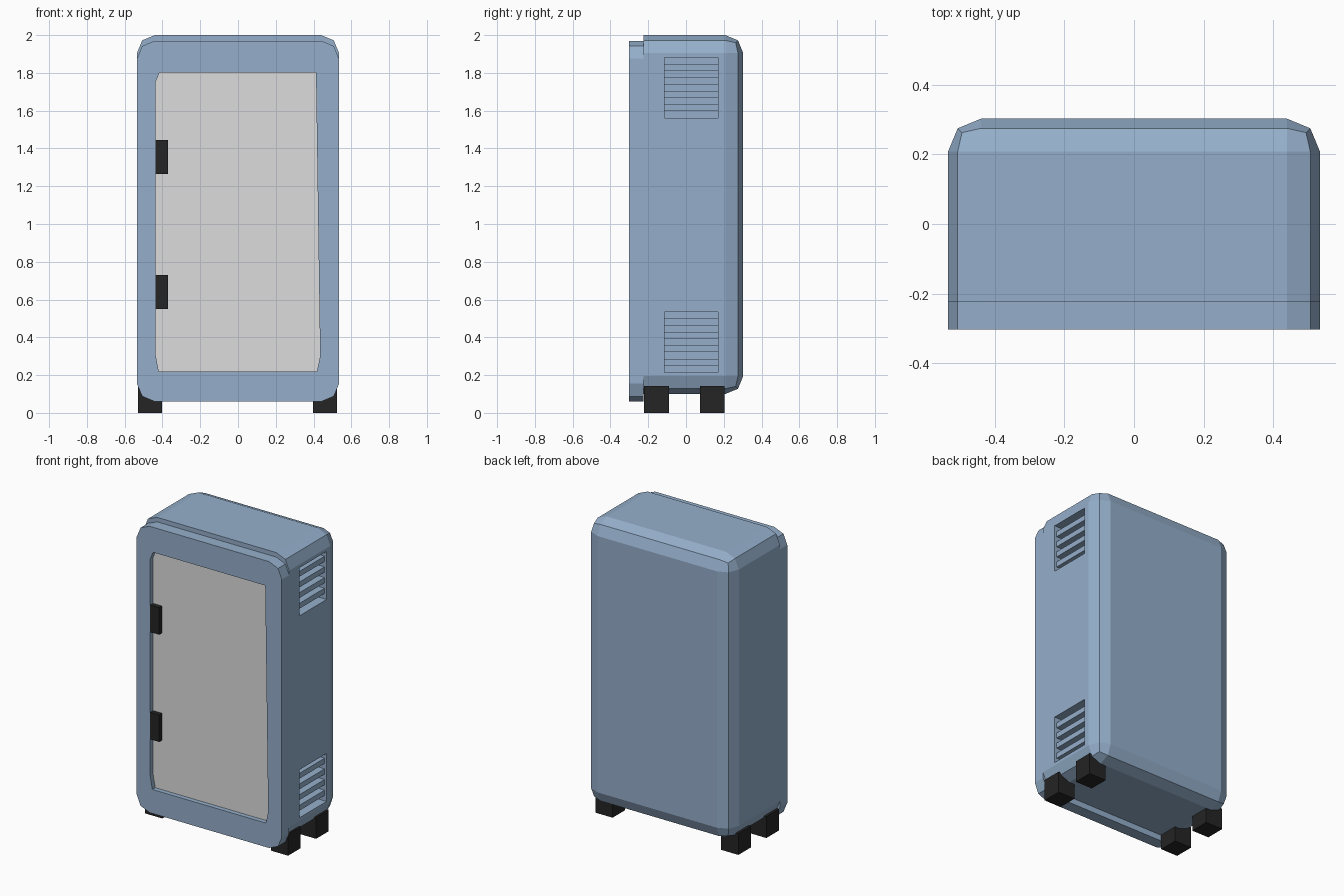
import bpy, bmesh
from mathutils import Vector

if "Cube" in bpy.data.objects:
    bpy.data.objects.remove(bpy.data.objects["Cube"])


def material(name, rgb):
    m = bpy.data.materials.new(name)
    m.diffuse_color = (*rgb, 1)
    m.use_nodes = True
    m.node_tree.nodes["Principled BSDF"].inputs["Base Color"].default_value = m.diffuse_color
    return m


BLUE = material("steel blue paint", (0.30, 0.43, 0.60))
GREY = material("light grey door", (0.72, 0.72, 0.72))
BLACK = material("black rubber", (0.018, 0.018, 0.018))


def finish(name, bm, mat):
    bmesh.ops.recalc_face_normals(bm, faces=bm.faces)
    me = bpy.data.meshes.new(name)
    bm.to_mesh(me)
    bm.free()
    me.materials.append(mat)
    ob = bpy.data.objects.new(name, me)
    bpy.context.collection.objects.link(ob)
    return ob


def box_bm(x, y, z):
    bm = bmesh.new()
    bmesh.ops.create_cube(bm, size=1)
    for v in bm.verts:
        v.co = Vector([a + (b - a) * (c + 0.5) for (a, b), c in zip((x, y, z), v.co)])
    return bm


def box(name, x, y, z, mat):
    return finish(name, box_bm(x, y, z), mat)


def prism(name, outline, y0, y1, mat):
    """Extrude an x-z outline from y0 to y1."""
    bm = bmesh.new()
    f = bm.faces.new([bm.verts.new((x, y0, z)) for x, z in outline])
    ext = bmesh.ops.extrude_face_region(bm, geom=[f])["geom"]
    for v in ext:
        if isinstance(v, bmesh.types.BMVert):
            v.co.y = y1
    return finish(name, bm, mat)


def cut(target, cutter):
    """Subtract the cutter and keep the result as plain mesh."""
    mod = target.modifiers.new("cut", 'BOOLEAN')
    mod.operation = 'DIFFERENCE'
    mod.solver = 'EXACT'
    mod.object = cutter
    bpy.context.view_layer.update()
    dg = bpy.context.evaluated_depsgraph_get()
    me = bpy.data.meshes.new_from_object(target.evaluated_get(dg))
    target.modifiers.clear()
    target.data = me
    bpy.data.objects.remove(cutter, do_unlink=True)


W, R = 0.535, 0.095

# cabinet body: rounded everywhere except around its front face
bm = box_bm((-W, W), (-0.225, 0.303), (0.10, 2.0))
edges = [e for e in bm.edges if max(v.co.y for v in e.verts) > 0]
bmesh.ops.bevel(bm, geom=edges, offset=R, segments=2, profile=0.5, affect='EDGES')
body = finish("cabinet_body", bm, BLUE)

# side vents: recess with four slats
for label, z0 in (("lower", 0.215), ("upper", 1.562)):
    y = (-0.115, 0.17)
    cut(body, box("vent_cutter", (W - 0.07, W + 0.1), y, (z0, z0 + 0.32), BLUE))
    step = 0.32 / 9
    for i in range(4):
        z = z0 + step * (2 * i + 1)
        box(f"{label}_vent_slat_{i + 1}", (W - 0.07, W - 0.015), y, (z, z + step), BLUE)

# front frame with faceted corners
zb, zt, m = 0.06, 1.97, R * 0.293
corner = [(W - R, zb), (W - m, zb + m), (W, zb + R), (W, zt - R), (W - m, zt - m), (W - R, zt)]
outline = corner + [(-x, z) for x, z in reversed(corner)]
frame = prism("front_frame", outline, -0.303, -0.225, BLUE)

# door opening and the door set back inside it
door = [(-0.42, 0.22), (0.418, 0.22), (0.435, 0.30), (0.432, 0.50), (0.413, 1.803),
        (-0.415, 1.803), (-0.437, 1.75), (-0.437, 0.31)]
cut(frame, prism("door_cutter", door, -0.35, -0.262, BLUE))
prism("door_panel", door, -0.272, -0.26, GREY)

# door hinges
for label, z in (("lower", 0.55), ("upper", 1.265)):
    box(f"{label}_hinge", (-0.437, -0.37), (-0.302, -0.262), (z, z + 0.18), BLACK)

# feet
for sx, x in (("left", (-0.53, -0.403)), ("right", (0.398, 0.525))):
    for sy, y in (("front", (-0.222, -0.09)), ("back", (0.073, 0.205))):
        box(f"{sy}_{sx}_foot", x, y, (0, 0.143), BLACK)
